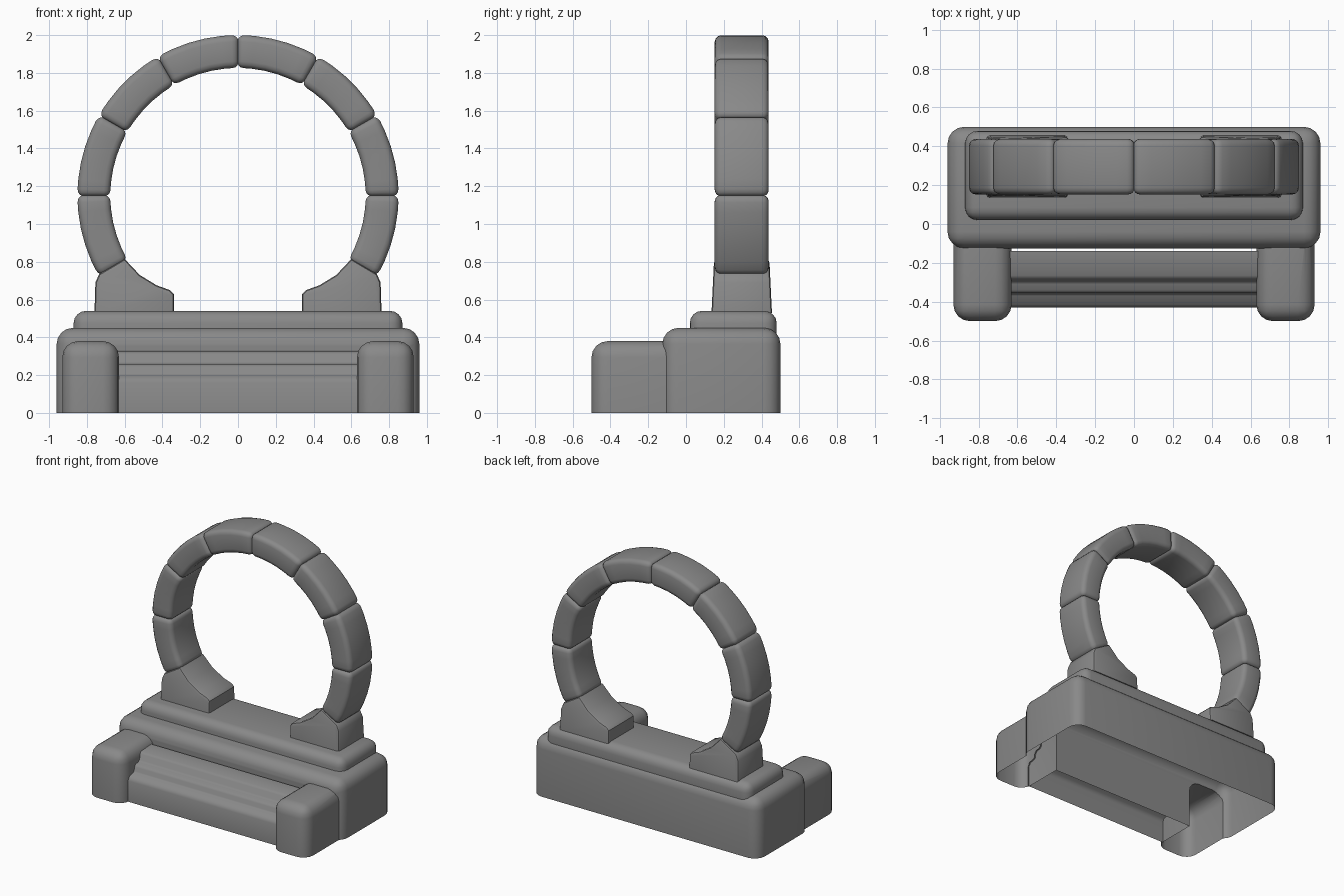
import bpy, bmesh, math
from mathutils import Vector

if "Cube" in bpy.data.objects:
    bpy.data.objects.remove(bpy.data.objects["Cube"], do_unlink=True)

stone = bpy.data.materials.new("grey stone")
stone.use_nodes = True
grey = (0.25, 0.25, 0.25, 1)
stone.diffuse_color = grey
stone.node_tree.nodes["Principled BSDF"].inputs["Base Color"].default_value = grey


def finish(name, bm, angle=40):
    """Turn a bmesh into a smooth shaded object."""
    bmesh.ops.recalc_face_normals(bm, faces=bm.faces)
    mesh = bpy.data.meshes.new(name)
    bm.to_mesh(mesh)
    bm.free()
    mesh.materials.append(stone)
    ob = bpy.data.objects.new(name, mesh)
    bpy.context.collection.objects.link(ob)
    bpy.ops.object.select_all(action="DESELECT")
    ob.select_set(True)
    bpy.context.view_layer.objects.active = ob
    bpy.ops.object.shade_smooth_by_angle(angle=math.radians(angle))
    return ob


def round_box(name, low, high, radius):
    """Box with every edge rounded except those on its underside."""
    bm = bmesh.new()
    bmesh.ops.create_cube(bm, size=1)
    low, high = Vector(low), Vector(high)
    for v in bm.verts:
        v.co = (low + high) / 2 + v.co * (high - low)
    edges = [e for e in bm.edges if max(v.co.z for v in e.verts) > low.z + 0.01]
    bmesh.ops.bevel(bm, geom=edges, offset=radius, segments=4, profile=0.5,
                    affect="EDGES", clamp_overlap=True)
    return finish(name, bm)


def extrude(bm, outline, offset):
    """Closed prism from an outline."""
    face = bm.faces.new([bm.verts.new(p) for p in outline])
    new = bmesh.ops.extrude_face_region(bm, geom=[face])["geom"]
    bmesh.ops.translate(bm, vec=offset,
                        verts=[g for g in new if isinstance(g, bmesh.types.BMVert)])


# Plinth merged with its two front posts, hollow and open underneath
plinth = round_box("plinth", (-0.96, -0.125, 0), (0.96, 0.5, 0.45), 0.085)
posts = [round_box("post", (min(s * 0.63, s * 0.93), -0.5, 0),
                   (max(s * 0.63, s * 0.93), 0.06, 0.38), 0.085) for s in (-1, 1)]
for post in posts:
    mod = plinth.modifiers.new("join", "BOOLEAN")
    mod.operation = "UNION"
    mod.solver = "EXACT"
    mod.object = post
graph = bpy.context.evaluated_depsgraph_get()
bm = bmesh.new()
bm.from_object(plinth, graph)
for ob in posts + [plinth]:
    bpy.data.objects.remove(ob, do_unlink=True)
under = [f for f in bm.faces if all(v.co.z < 0.001 for v in f.verts)]
bmesh.ops.delete(bm, geom=under, context="FACES")
finish("plinth_with_posts", bm)

# Upper tier
round_box("upper_tier", (-0.87, 0.02, 0.42), (0.87, 0.48, 0.54), 0.065)

# Rounded front steps between the posts
profile = [(-0.43, 0), (-0.43, 0.16), (-0.415, 0.19), (-0.37, 0.2), (-0.36, 0.21),
           (-0.355, 0.24), (-0.34, 0.255), (-0.31, 0.26), (-0.295, 0.27),
           (-0.285, 0.31), (-0.265, 0.325), (-0.14, 0.33)]
bm = bmesh.new()
rows = [[bm.verts.new((x, y, z)) for y, z in profile] for x in (-0.64, 0.64)]
for i in range(len(profile) - 1):
    bm.faces.new((rows[0][i], rows[1][i], rows[1][i + 1], rows[0][i + 1]))
finish("front_steps", bm, 60)

# Flared feet that carry the ring
foot = [(0.34, 0.53), (0.34, 0.63), (0.36, 0.65), (0.43, 0.675), (0.52, 0.73),
        (0.6, 0.815), (0.735, 0.735), (0.755, 0.69), (0.76, 0.53)]
MID = 0.295
for side, label in ((1, "left_foot"), (-1, "right_foot")):
    bm = bmesh.new()
    extrude(bm, [(side * x, MID - 0.16, z) for x, z in foot], (0, 0.32, 0))
    for v in bm.verts:  # narrow towards the top
        v.co.y = MID + (v.co.y - MID) * (1 - 0.3 * (v.co.z - 0.53))
    rims = [e for e in bm.edges if abs(e.verts[0].co.y - e.verts[1].co.y) < 0.1
            and max(v.co.z for v in e.verts) > 0.55]
    bmesh.ops.bevel(bm, geom=rims, offset=0.018, segments=2, profile=0.5,
                    affect="EDGES", clamp_overlap=True)
    finish(label, bm)


def section(inset):
    """Rounded rectangle as (radius, y) points."""
    corner, pts = 0.035, []
    for k, (sr, sy) in enumerate(((1, 1), (-1, 1), (-1, -1), (1, -1))):
        for j in range(4):
            a = math.radians(90 * k + 30 * j)
            pts.append((0.763 + sr * (0.087 - corner) + (corner - inset) * math.cos(a),
                        MID + sy * (0.143 - corner) + (corner - inset) * math.sin(a)))
    return pts


# Ring of eight curved blocks with pinched joints
STEP, CENTRE = 30, 1.15
stations = [(0, 0.022), (0.4, 0.012), (1.2, 0.004), (2.4, 0)]
stations += [(6 * i, 0) for i in range(1, 5)]
stations += [(STEP - a, inset) for a, inset in reversed(stations[:4])]
for block in range(8):
    bm = bmesh.new()
    loops = []
    for along, inset in stations:
        a = math.radians(-30 + STEP * block + along)
        loops.append([bm.verts.new((r * math.cos(a), y, CENTRE + r * math.sin(a)))
                      for r, y in section(inset)])
    for one, two in zip(loops, loops[1:]):
        for i in range(len(one)):
            j = (i + 1) % len(one)
            bm.faces.new((one[i], one[j], two[j], two[i]))
    bm.faces.new(loops[0])
    bm.faces.new(loops[-1])
    finish(f"ring_block_{block + 1}", bm)
